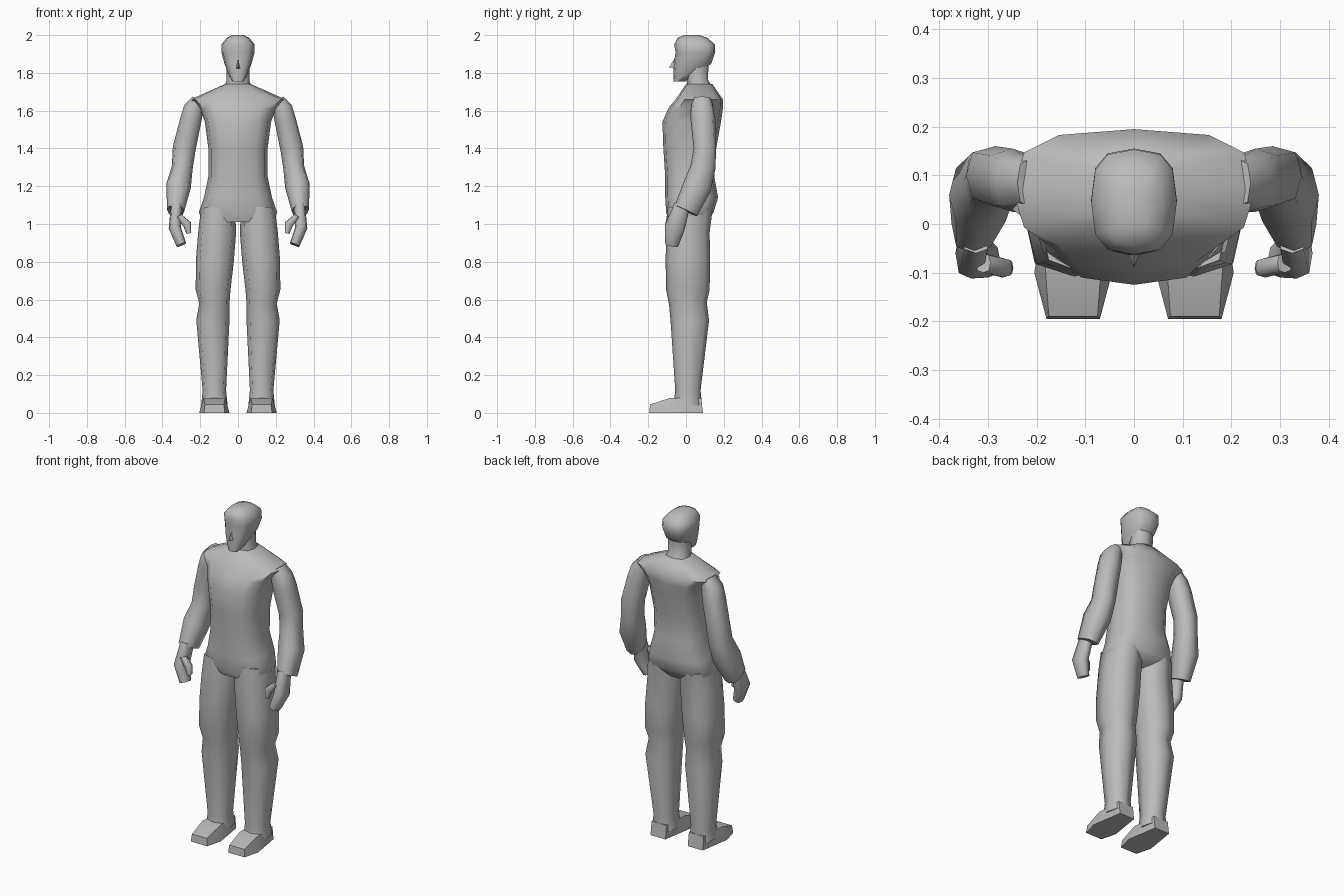
import bpy, bmesh, math
from mathutils import Vector

cube = bpy.data.objects.get("Cube")
if cube:
    bpy.data.objects.remove(cube, do_unlink=True)

COLOUR = (.5, .5, .5, 1)
grey = bpy.data.materials.new("plain_grey")
grey.use_nodes = True
grey.diffuse_color = COLOUR
grey.node_tree.nodes["Principled BSDF"].inputs["Base Color"].default_value = COLOUR


def finish(bm, name):
    bmesh.ops.recalc_face_normals(bm, faces=bm.faces)
    mesh = bpy.data.meshes.new(name)
    bm.to_mesh(mesh)
    bm.free()
    mesh.materials.append(grey)
    obj = bpy.data.objects.new(name, mesh)
    bpy.context.collection.objects.link(obj)
    bpy.ops.object.select_all(action='DESELECT')
    obj.select_set(True)
    bpy.context.view_layer.objects.active = obj
    bpy.ops.object.shade_smooth_by_angle(angle=math.radians(65))


def slope(start, end):
    """Sideways drift of a path per unit of height, limited to a gentle lean."""
    step = end - start
    return [max(-.5, min(.5, drift / step.z)) for drift in step.xy]


def loft(name, rings, sides=8, mirror=1, lean=1):
    """Skin rounded sections (height, x, y, half width, half depth) square to their path."""
    bm = bmesh.new()
    path = [Vector((x, y, z)) for z, x, y, *size in rings]
    loops = []
    for k, (centre, ring) in enumerate(zip(path, rings)):
        width, depth = ring[-2:]
        tilt_x, tilt_y = slope(path[max(k - 1, 0)], path[min(k + 1, len(path) - 1)])
        loop = []
        for i in range(sides):
            angle = math.tau * i / sides
            dx, dy = (size * math.copysign(abs(wave) ** .7, wave) for size, wave in
                      ((width, math.cos(angle)), (depth, math.sin(angle))))
            rise = -lean * (dx * tilt_x + dy * tilt_y)
            point = centre + Vector((dx, dy, rise))
            point.x *= mirror
            loop.append(bm.verts.new(point))
        loops.append(loop)
    for low, high in zip(loops, loops[1:]):
        for i in range(sides):
            bm.faces.new((low[i - 1], low[i], high[i], high[i - 1]))
    bm.faces.new(loops[0])
    bm.faces.new(loops[-1])
    finish(bm, name)


def hull(name, points):
    bm = bmesh.new()
    for point in points:
        bm.verts.new(point)
    bmesh.ops.convex_hull(bm, input=bm.verts)
    finish(bm, name)


# Torso from crotch to neck base, level sections
loft("torso", [
    (1.01, 0, .01, .18, .1),
    (1.06, 0, .02, .208, .125),
    (1.14, 0, .03, .18, .14),
    (1.25, 0, .02, .157, .13),
    (1.4, 0, .02, .157, .14),
    (1.54, 0, .03, .175, .155),
    (1.61, 0, .05, .2, .145),
    (1.66, 0, .07, .25, .125),
    (1.74, 0, .07, .07, .07),
], sides=12, lean=0)

loft("neck", [(1.7, 0, .075, .08, .07), (1.76, 0, .06, .06, .055), (1.84, 0, .06, .06, .06)])

# Head: chin, jaw, cheeks, temples and flat crown
loft("head", [
    (1.755, 0, -.035, .03, .03),
    (1.79, 0, -.005, .05, .06),
    (1.85, 0, .035, .072, .1),
    (1.91, 0, .05, .088, .105),
    (1.95, 0, .045, .088, .108),
    (1.985, 0, .035, .06, .08),
    (2, 0, .03, .03, .04),
], sides=12, lean=0)

# Nose: ridge from the brow to a small flared tip
hull("nose", [(0, -.045, 1.9), (0, -.09, 1.83)] + [(x, -.05, 1.82) for x in (-.016, .016)])

for side, mirror in (("left", 1), ("right", -1)):
    # Shoulder, upper arm, elbow and cuff
    loft(side + "_arm", [
        (1.66, .21, .085, .03, .05),
        (1.61, .235, .085, .05, .06),
        (1.55, .25, .09, .055, .065),
        (1.4, .285, .1, .06, .06),
        (1.3, .295, .09, .055, .065),
        (1.2, .315, .06, .065, .07),
        (1.07, .33, 0, .045, .06),
    ], mirror=mirror)

    # Hand curling inward, with a thumb
    loft(side + "_hand", [
        (1.1, .325, -.02, .03, .04),
        (.98, .335, -.06, .032, .052),
        (.89, .3, -.075, .025, .035),
    ], mirror=mirror)
    loft(side + "_thumb", [
        (1.04, .31, -.08, .015, .02),
        (1, .27, -.09, .02, .02),
        (.95, .26, -.09, .012, .015),
    ], mirror=mirror)

    # Thigh, knee, calf and ankle, ending inside the shoe
    loft(side + "_leg", [
        (1.08, .105, .02, .09, .12),
        (.96, .11, .01, .1, .115),
        (.8, .123, .01, .1, .118),
        (.65, .132, .01, .092, .115),
        (.58, .125, .01, .08, .1),
        (.49, .133, .02, .088, .102),
        (.12, .125, .01, .062, .067),
        (.04, .125, .01, .07, .075),
    ], mirror=mirror)

    # Shoe: instep, heel, square toe and sole, given as depth, height and half width
    outline = [(-.08, .08, .058), (.08, .08, .05), (-.19, .045, .05),
               (-.195, 0, .055), (-.1, 0, .08), (.09, 0, .05)]
    hull(side + "_shoe", [(mirror * (.125 + edge * half), y, z)
                          for y, z, half in outline for edge in (-1, 1)])

# Cloth fold on the right shoulder
hull("shoulder_fold", [(-.25, .03, 1.65), (-.2, .09, 1.68), (-.17, -.03, 1.65), (-.11, -.03, 1.67)])
